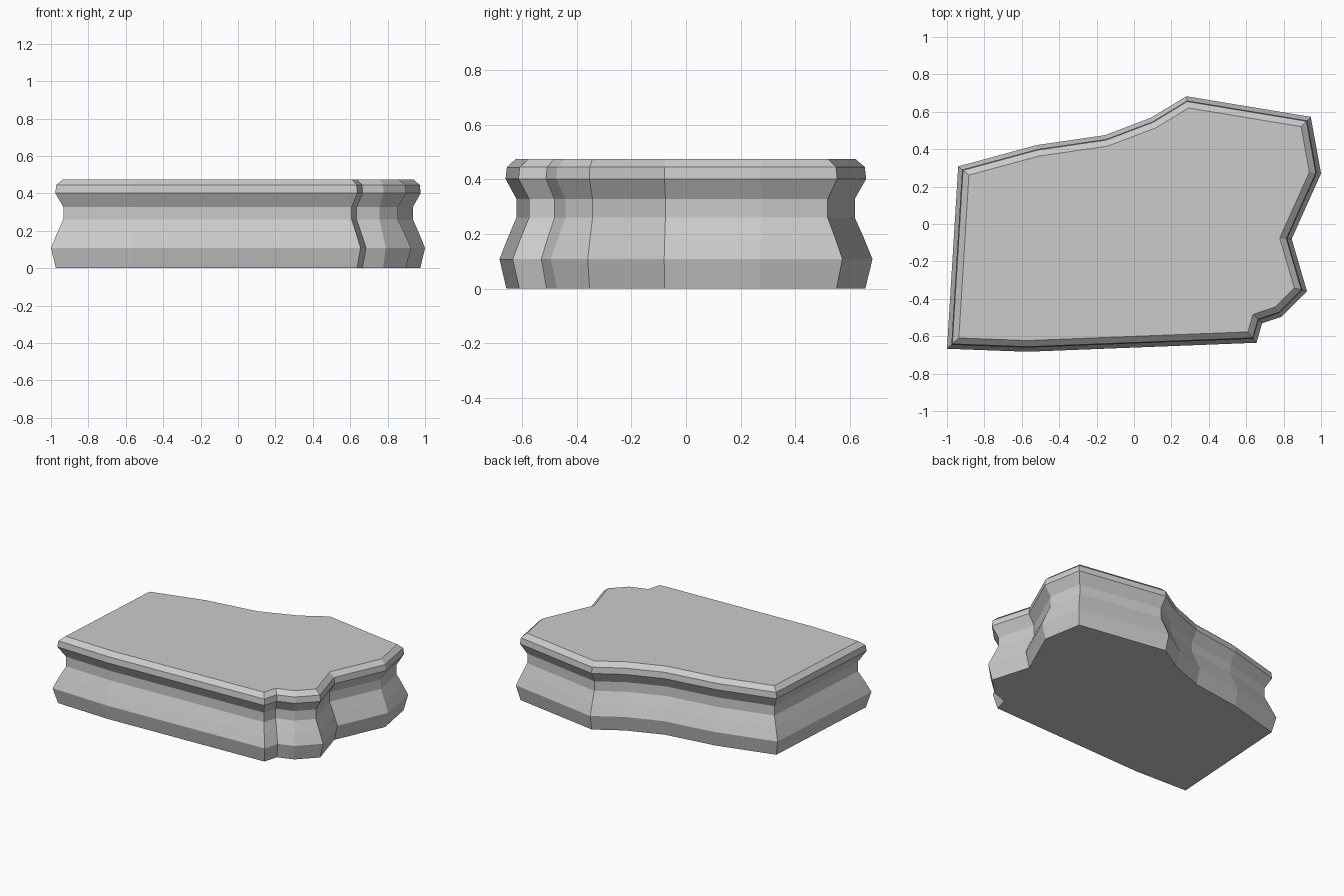
import bpy, bmesh
from mathutils import Vector

if "Cube" in bpy.data.objects:
    bpy.data.objects.remove(bpy.data.objects["Cube"])

# Widest outline of the slab, counter-clockwise seen from above
OUTLINE = [(-1, -.667), (-.57, -.683), (.655, -.635), (.685, -.53), (.79, -.495),
           (.925, -.36), (.843, -.08), (1, .27), (.945, .573), (.28, .683),
           (.09, .568), (-.155, .475), (-.52, .422), (-.94, .308)]

# Moulded side profile: height, inset from the widest outline
PROFILE = [(0, .025), (.108, 0), (.185, .03), (.26, .062), (.328, .062),
           (.402, .022), (.445, .027), (.475, .06)]


def inset(points, d):
    """Move every edge inward by d, with mitred corners."""
    pts = [Vector(p) for p in points]
    result = []
    for i, p in enumerate(pts):
        a = (p - pts[i - 1]).normalized()
        b = (pts[(i + 1) % len(pts)] - p).normalized()
        na, nb = Vector((-a.y, a.x)), Vector((-b.y, b.x))
        result.append(p + (na + nb) * d / (1 + na.dot(nb)))
    return result


# Stack the inset outlines and bridge them
bm = bmesh.new()
rings = [[bm.verts.new((p.x, p.y, z)) for p in inset(OUTLINE, d)] for z, d in PROFILE]
n = len(OUTLINE)
for low, high in zip(rings, rings[1:]):
    for i in range(n):
        j = (i + 1) % n
        bm.faces.new((low[i], low[j], high[j], high[i]))

# Flat top and bottom
bm.faces.new(rings[-1])
bm.faces.new(rings[0][::-1])
bmesh.ops.recalc_face_normals(bm, faces=bm.faces)

mesh = bpy.data.meshes.new("stone_slab")
bm.to_mesh(mesh)
bm.free()
slab = bpy.data.objects.new("stone_slab", mesh)
bpy.context.collection.objects.link(slab)
